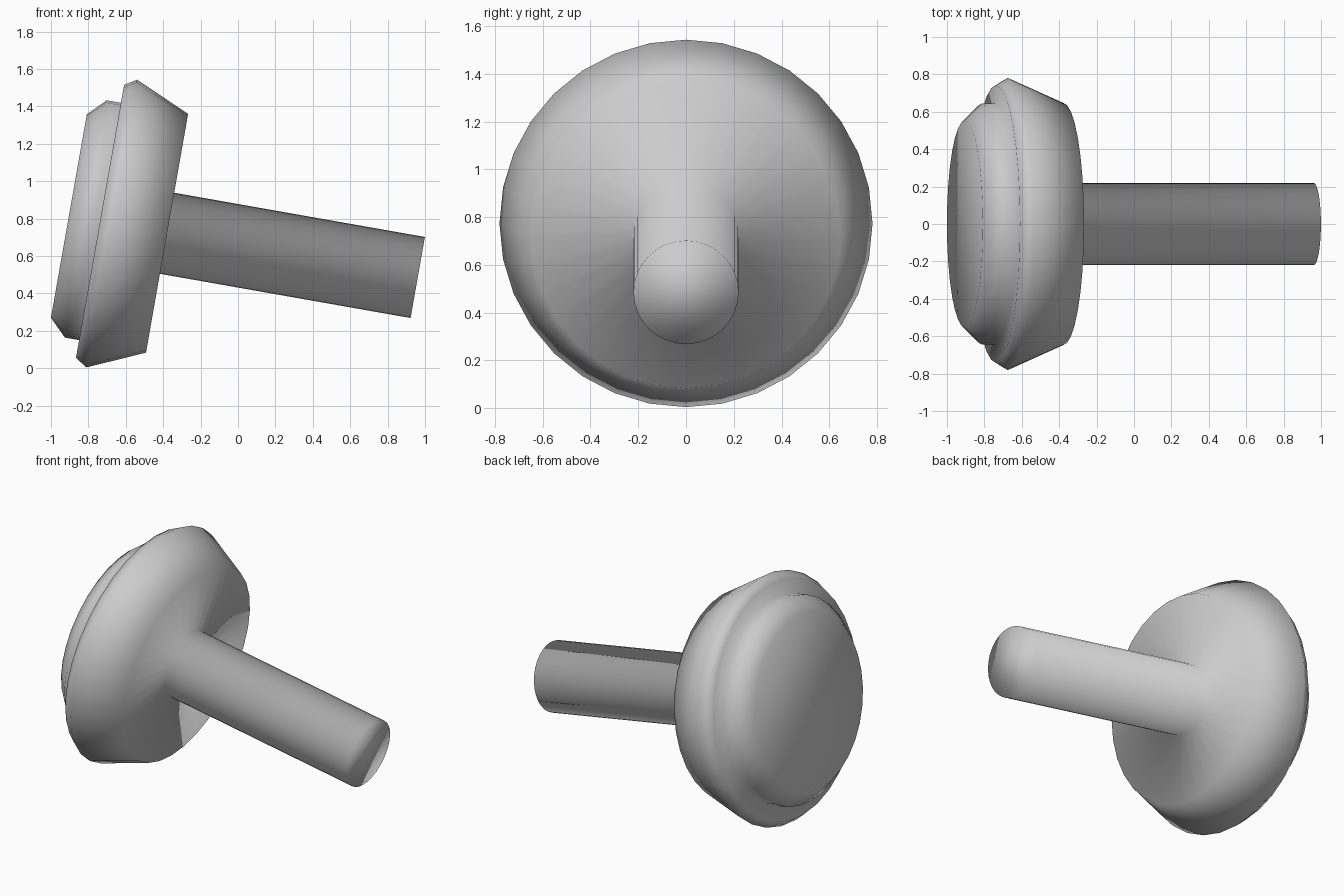
import bpy, bmesh
from math import sin, cos, pi, radians
from mathutils import Vector

if "Cube" in bpy.data.objects:
    bpy.data.objects.remove(bpy.data.objects["Cube"])

TILT = radians(10)
SEGMENTS = 32
axis = Vector((cos(TILT), 0, -sin(TILT)))
up = Vector((sin(TILT), 0, cos(TILT)))
side = Vector((0, 1, 0))
tip = Vector((0.961, 0, 0.485))

# Profile: (distance along the axis from the stem tip, radius)
profile = [
    (-1.894, 0.553), (-1.802, 0.644), (-1.725, 0.644),   # stepped cap
    (-1.725, 0.741), (-1.661, 0.781), (-1.361, 0.648),   # wide flange
    (-1.361, 0.220), (0.0, 0.220),                       # stem
]


def lathe(name, points):
    bm = bmesh.new()
    rings = []
    for s, r in points:
        ring = []
        for i in range(SEGMENTS):
            a = 2 * pi * i / SEGMENTS
            ring.append(bm.verts.new(tip + axis * s + (up * cos(a) + side * sin(a)) * r))
        rings.append(ring)
    for a, b in zip(rings, rings[1:]):
        for i in range(SEGMENTS):
            j = (i + 1) % SEGMENTS
            bm.faces.new((a[i], a[j], b[j], b[i]))
    # Flat end caps
    bm.faces.new(rings[0])
    bm.faces.new(rings[-1])
    bmesh.ops.recalc_face_normals(bm, faces=bm.faces)
    for f in bm.faces:
        f.smooth = True
    mesh = bpy.data.meshes.new(name)
    bm.to_mesh(mesh)
    bm.free()
    obj = bpy.data.objects.new(name, mesh)
    bpy.context.collection.objects.link(obj)
    return obj


# Round stepped knob with its stem, leaning on the flange rim
lathe("knob_with_stem", profile)
